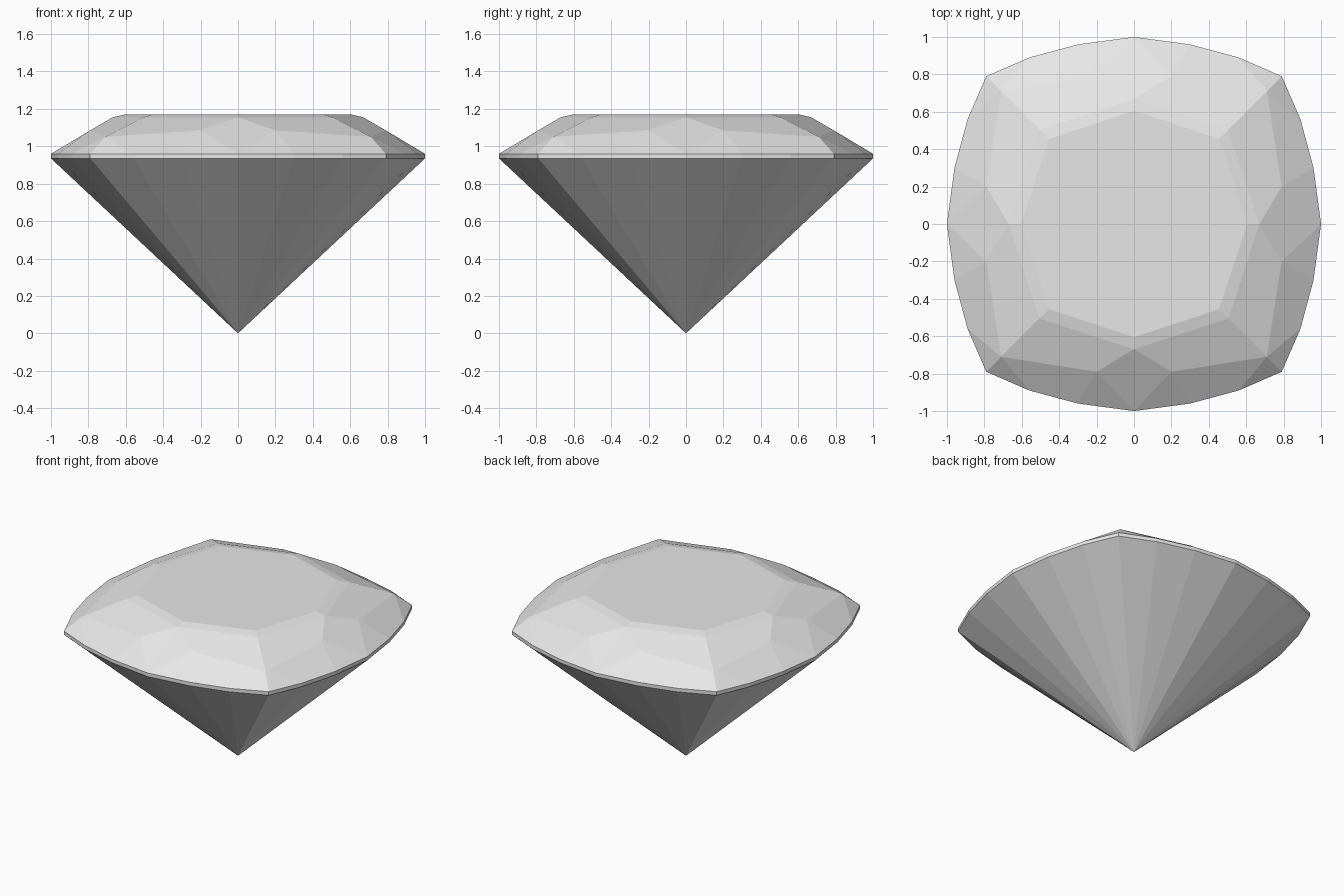
import bpy, bmesh
from math import pi
from mathutils import Matrix, Vector

cube = bpy.data.objects.get("Cube")
if cube:
    bpy.data.objects.remove(cube, do_unlink=True)

# Heights of the facet rings
GIRDLE_LOW, GIRDLE_HIGH, BREAK, TABLE = 0.935, 0.96, 1.155, 1.17

# Key points of one eighth of the stone, front middle to corner diagonal
table_mid, table_corner = (0, -0.605, TABLE), (0.455, -0.455, TABLE)
break_mid, break_corner = (0, -0.67, BREAK), (0.505, -0.505, BREAK)
star, corner = (0.2, -0.79, 1.085), (0.71, -0.71, 1.05)
outline = [(0, -1), (0.3, -0.96), (0.56, -0.89), (0.79, -0.79)]
high = [(x, y, GIRDLE_HIGH) for x, y in outline]
low = [(x, y, GIRDLE_LOW) for x, y in outline]

# Crown facets
facets = [
    [(0, 0, TABLE), table_mid, table_corner],
    [table_mid, break_mid, break_corner, table_corner],
    [break_mid, star, corner, break_corner],
    [break_mid, high[0], star],
    [star, high[0], high[1]],
    [star, high[1], high[2], corner],
    [corner, high[2], high[3]],
]
# Girdle band and pavilion facets running to the point
for i in range(3):
    facets.append([high[i], low[i], low[i + 1], high[i + 1]])
    facets.append([low[i], (0, 0, 0), low[i + 1]])

# Mirror the eighth, then turn it around all four sides
bm = bmesh.new()
for quarter in range(4):
    turn = Matrix.Rotation(quarter * pi / 2, 3, "Z")
    for side in (1, -1):
        for facet in facets:
            pts = [turn @ Vector((x * side, y, z)) for x, y, z in facet]
            bm.faces.new([bm.verts.new(p) for p in pts])
bmesh.ops.remove_doubles(bm, verts=bm.verts[:], dist=0.001)
# Join the halves of each flat facet
bmesh.ops.dissolve_limit(bm, angle_limit=0.01, verts=bm.verts[:], edges=bm.edges[:])
bmesh.ops.recalc_face_normals(bm, faces=bm.faces[:])

mesh = bpy.data.meshes.new("cushion_cut_gem")
bm.to_mesh(mesh)
bm.free()
gem = bpy.data.objects.new("cushion_cut_gem", mesh)
bpy.context.collection.objects.link(gem)

# Pale grey stone
mat = bpy.data.materials.new("pale_grey_stone")
mat.use_nodes = True
colour = (0.8, 0.8, 0.8, 1)
mat.diffuse_color = colour
bsdf = next(n for n in mat.node_tree.nodes if n.type == "BSDF_PRINCIPLED")
bsdf.inputs["Base Color"].default_value = colour
mesh.materials.append(mat)
